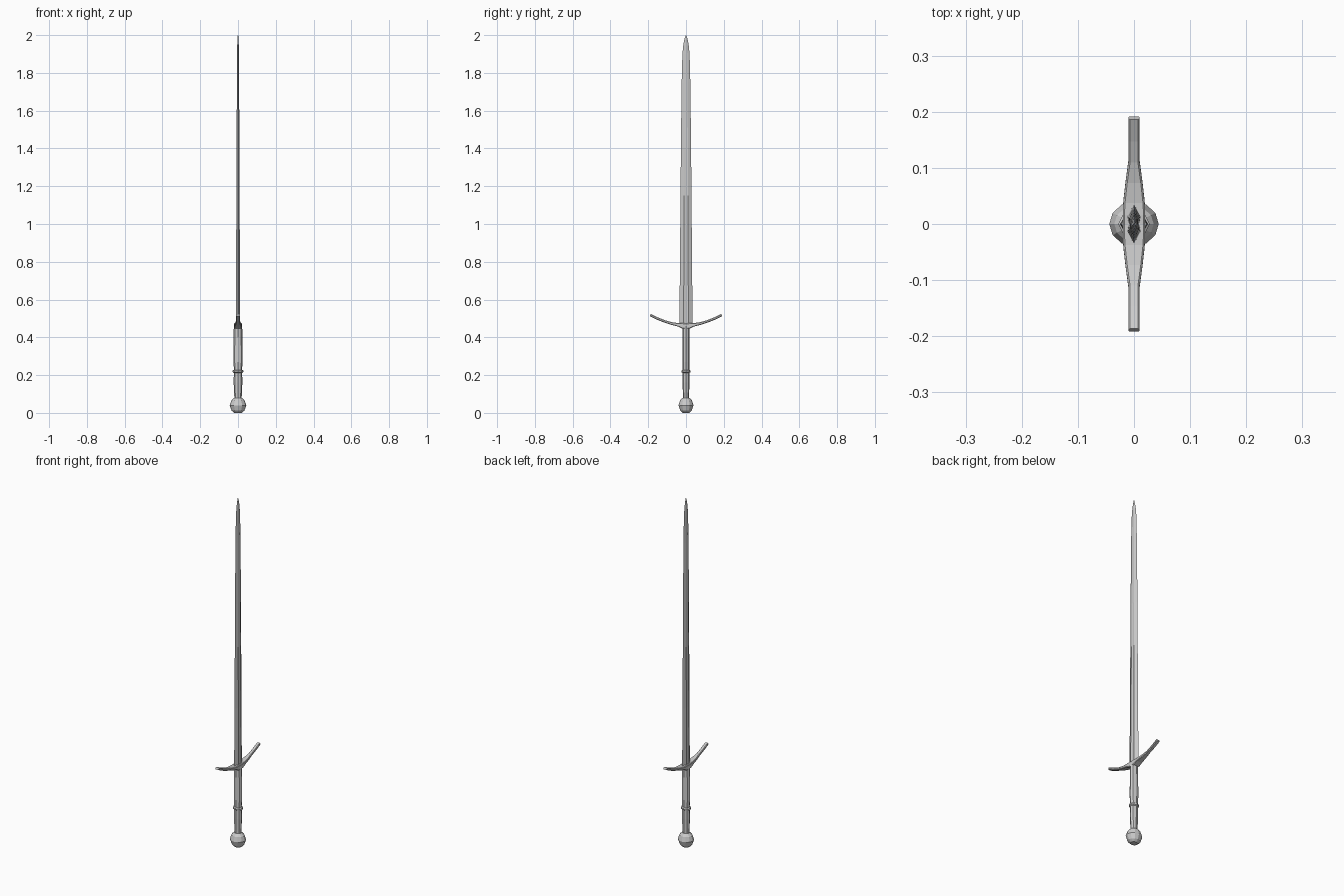
import bpy, bmesh
from math import cos, sin, pi

if "Cube" in bpy.data.objects:
    bpy.data.objects.remove(bpy.data.objects["Cube"])


def loft(name, rings):
    """Bridge a list of equal-length closed rings and cap both ends."""
    bm = bmesh.new()
    loops = [[bm.verts.new(p) for p in ring] for ring in rings]
    n = len(loops[0])
    for a, b in zip(loops, loops[1:]):
        for i in range(n):
            j = (i + 1) % n
            bm.faces.new((a[i], a[j], b[j], b[i]))
    bm.faces.new(loops[0][::-1])
    bm.faces.new(loops[-1])
    bmesh.ops.remove_doubles(bm, verts=bm.verts, dist=1e-5)
    bmesh.ops.recalc_face_normals(bm, faces=bm.faces)
    mesh = bpy.data.meshes.new(name)
    bm.to_mesh(mesh)
    bm.free()
    ob = bpy.data.objects.new(name, mesh)
    bpy.context.collection.objects.link(ob)
    return ob


def oval(rx, ry, z, n):
    return [(rx * cos(2 * pi * i / n), ry * sin(2 * pi * i / n), z) for i in range(n)]


# Pommel: faceted ball with flattened ends
loft("pommel", [oval(rx, rx * 0.9, z, 12) for rx, z in
                [(0.020, 0.0), (0.034, 0.012), (0.044, 0.040), (0.035, 0.066), (0.021, 0.080)]])

# Grip: lower and upper halves swelling slightly, eight sided
loft("lower_grip", [oval(rx, ry, z, 8) for rx, ry, z in
                    [(0.019, 0.016, 0.07), (0.023, 0.018, 0.16), (0.022, 0.018, 0.22)]])
loft("upper_grip", [oval(rx, ry, z, 8) for rx, ry, z in
                    [(0.020, 0.018, 0.22), (0.025, 0.018, 0.27),
                     (0.024, 0.018, 0.40), (0.022, 0.019, 0.46)]])

# Ring between the grip halves
loft("grip_ring", [oval(0.022 + d, 0.018 + d, z, 8) for d, z in
                   [(0.0, 0.212), (0.006, 0.216), (0.006, 0.224), (0.0, 0.228)]])


# Crossguard: chamfered bar swept along an upward curve, mirrored in y
def guard_ring(y, z, w, h, slope):
    c = 0.003
    shape = [(w, -h + c), (w, h - c), (w - c, h), (c - w, h),
             (-w, h - c), (-w, c - h), (c - w, -h), (w - c, -h)]
    return [(x, y - slope * k, z + k) for x, k in shape]


half = [(0.0, 0.459, 0.020, 0.015, 0), (0.018, 0.461, 0.020, 0.014, 0.15),
        (0.040, 0.466, 0.019, 0.009, 0.25), (0.075, 0.473, 0.015, 0.007, 0.3),
        (0.112, 0.484, 0.010, 0.006, 0.4), (0.150, 0.499, 0.010, 0.006, 0.5),
        (0.189, 0.518, 0.010, 0.006, 0.5)]
guard = [guard_ring(-y, z, w, h, -s) for y, z, w, h, s in half[:0:-1]]
guard += [guard_ring(*p) for p in half]
loft("crossguard", guard)


# Blade: bevelled edges with a shallow central fuller that fades out
def blade_ring(z, hy, hx, fuller):
    f = 0.36 * hy
    right = [(0, -hy), (hx, -f), (hx - fuller, 0), (hx, f), (0, hy)]
    left = [(-x, y) for x, y in right[3:0:-1]]
    return [(x, y, z) for x, y in right + left]


loft("blade", [blade_ring(*p) for p in
               [(0.455, 0.035, 0.012, 0.003), (0.80, 0.032, 0.010, 0.003),
                (1.15, 0.029, 0.0085, 0.002), (1.40, 0.027, 0.0075, 0.0),
                (1.75, 0.023, 0.006, 0.0), (1.90, 0.019, 0.005, 0.0),
                (1.95, 0.014, 0.004, 0.0), (1.98, 0.008, 0.003, 0.0),
                (2.0, 0.001, 0.001, 0.0)]])
